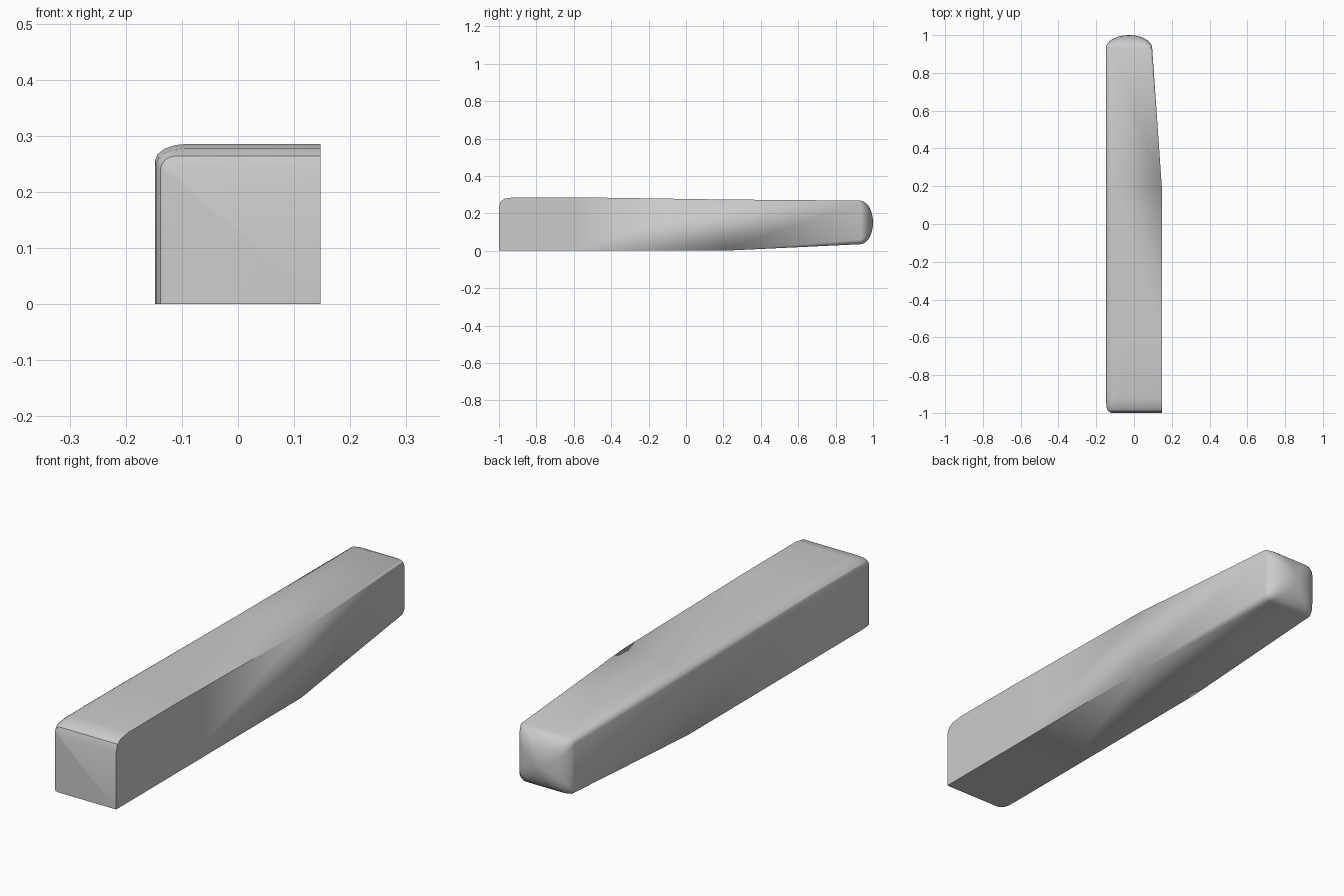
import bpy, bmesh, math

if "Cube" in bpy.data.objects:
    bpy.data.objects.remove(bpy.data.objects["Cube"])

SEG = 4


def section(y, x0, x1, z0, z1, tl, tr, bl, br):
    """Rectangle with an elliptical (rx, rz) rounding on each corner."""
    pts = []
    for cx, cz, sx, sz, (rx, rz), start in (
            (x1, z0, -1, 1, br, -90), (x1, z1, -1, -1, tr, 0),
            (x0, z1, 1, -1, tl, 90), (x0, z0, 1, 1, bl, 180)):
        for i in range(SEG + 1):
            a = math.radians(start + 90 * i / SEG)
            pts.append((cx + sx * rx + rx * math.cos(a), y,
                        cz + sz * rz + rz * math.sin(a)))
    return pts


S = (0, 0)                      # sharp corner
TL = (0.06, 0.03)               # soft top left edge
rings = [
    # rounded front end
    section(-1.0, -0.12, 0.147, 0, 0.237, (0.01, 0.01), S, S, S),
    section(-0.99, -0.138, 0.147, 0, 0.264, (0.025, 0.025), S, S, S),
    section(-0.97, -0.146, 0.147, 0, 0.278, (0.05, 0.03), S, S, S),
    section(-0.92, -0.148, 0.147, 0, 0.286, TL, S, S, S),
    # straight body, then the taper
    section(-0.6, -0.148, 0.147, 0, 0.286, TL, S, S, S),
    section(0.2, -0.148, 0.147, 0, 0.274, (0.045, 0.025), S, S, S),
    section(0.935, -0.148, 0.096, 0.035, 0.268,
            (0.03, 0.025), (0.012, 0.01), (0.02, 0.02), (0.03, 0.025)),
]

# domed back end
cx, cz, hx, hz = -0.026, 0.151, 0.121, 0.115
for y, s, r in ((0.95, 0.97, 0.03), (0.966, 0.87, 0.035), (0.98, 0.72, 0.04),
                (0.991, 0.5, 0.035), (0.998, 0.25, 0.02)):
    c = (r, r)
    rings.append(section(y, cx - hx * s, cx + hx * s,
                         cz - hz * s, cz + hz * s, c, c, c, c))

# skin the sections
bm = bmesh.new()
loops = [[bm.verts.new(p) for p in ring] for ring in rings]
n = len(loops[0])
for a, b in zip(loops, loops[1:]):
    for i in range(n):
        j = (i + 1) % n
        bm.faces.new((a[i], a[j], b[j], b[i]))
bm.faces.new(loops[0])
tip = bm.verts.new((cx, 1.0, cz))
for i in range(n):
    bm.faces.new((loops[-1][i], loops[-1][(i + 1) % n], tip))
bmesh.ops.remove_doubles(bm, verts=bm.verts, dist=0.0003)
bmesh.ops.recalc_face_normals(bm, faces=bm.faces)
mesh = bpy.data.meshes.new("tapered_beam")
bm.to_mesh(mesh)
bm.free()
beam = bpy.data.objects.new("tapered_beam", mesh)
bpy.context.collection.objects.link(beam)
bpy.context.view_layer.objects.active = beam
beam.select_set(True)
bpy.ops.object.shade_smooth_by_angle(angle=math.radians(30))
